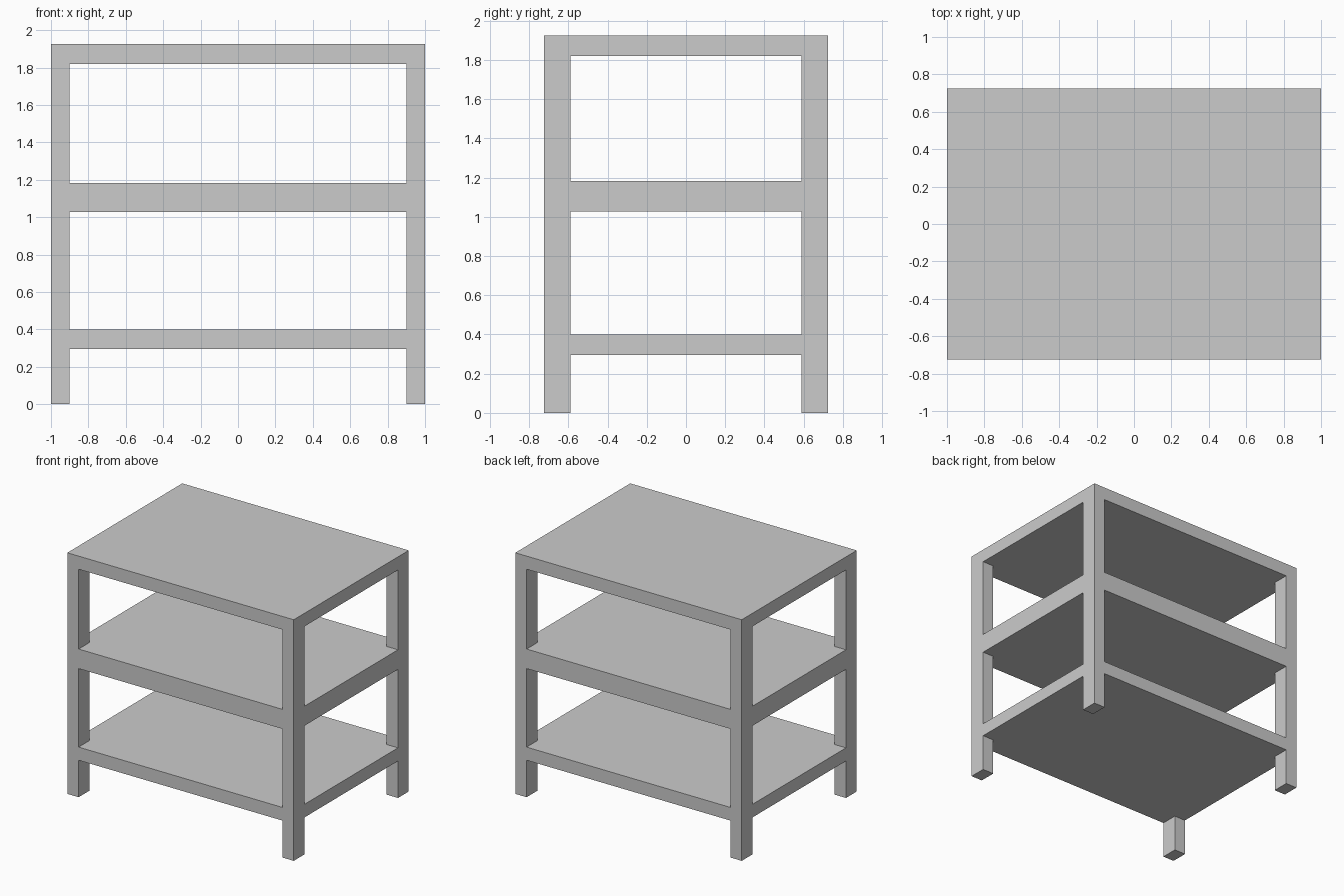
import bpy, bmesh
from itertools import product

if "Cube" in bpy.data.objects:
    bpy.data.objects.remove(bpy.data.objects["Cube"])

# Break lines of the frame: leg thickness in x and y, board heights in z
X = [-1.0, -0.9, 0.9, 1.0]
Y = [-0.725, -0.59, 0.59, 0.725]
Z = [0.0, 0.295, 0.40, 1.027, 1.183, 1.82, 1.925]
BOARD_LAYERS = {1, 3, 5}  # lower shelf, middle shelf, top


def solid(c):
    """Boards fill their whole layer; other layers hold only the corner legs."""
    i, j, k = c
    if not (0 <= i < 3 and 0 <= j < 3 and 0 <= k < 6):
        return False
    return k in BOARD_LAYERS or (i != 1 and j != 1)


# Legs and boards welded into one watertight shell: only outer faces are made
bm = bmesh.new()
for cell in product(range(3), range(3), range(6)):
    if not solid(cell):
        continue
    for axis, side in product(range(3), (0, 1)):
        neighbour = list(cell)
        neighbour[axis] += 2 * side - 1
        if solid(neighbour):
            continue
        u, v = (axis + 1) % 3, (axis + 2) % 3
        verts = []
        for a, b in ((0, 0), (1, 0), (1, 1), (0, 1)):
            p = list(cell)
            p[axis] += side
            p[u] += a
            p[v] += b
            verts.append(bm.verts.new((X[p[0]], Y[p[1]], Z[p[2]])))
        bm.faces.new(verts if side else verts[::-1])
bmesh.ops.remove_doubles(bm, verts=bm.verts, dist=1e-4)
bmesh.ops.recalc_face_normals(bm, faces=bm.faces)

mesh = bpy.data.meshes.new("shelf_table")
bm.to_mesh(mesh)
bm.free()
bpy.context.collection.objects.link(bpy.data.objects.new("shelf_table", mesh))
